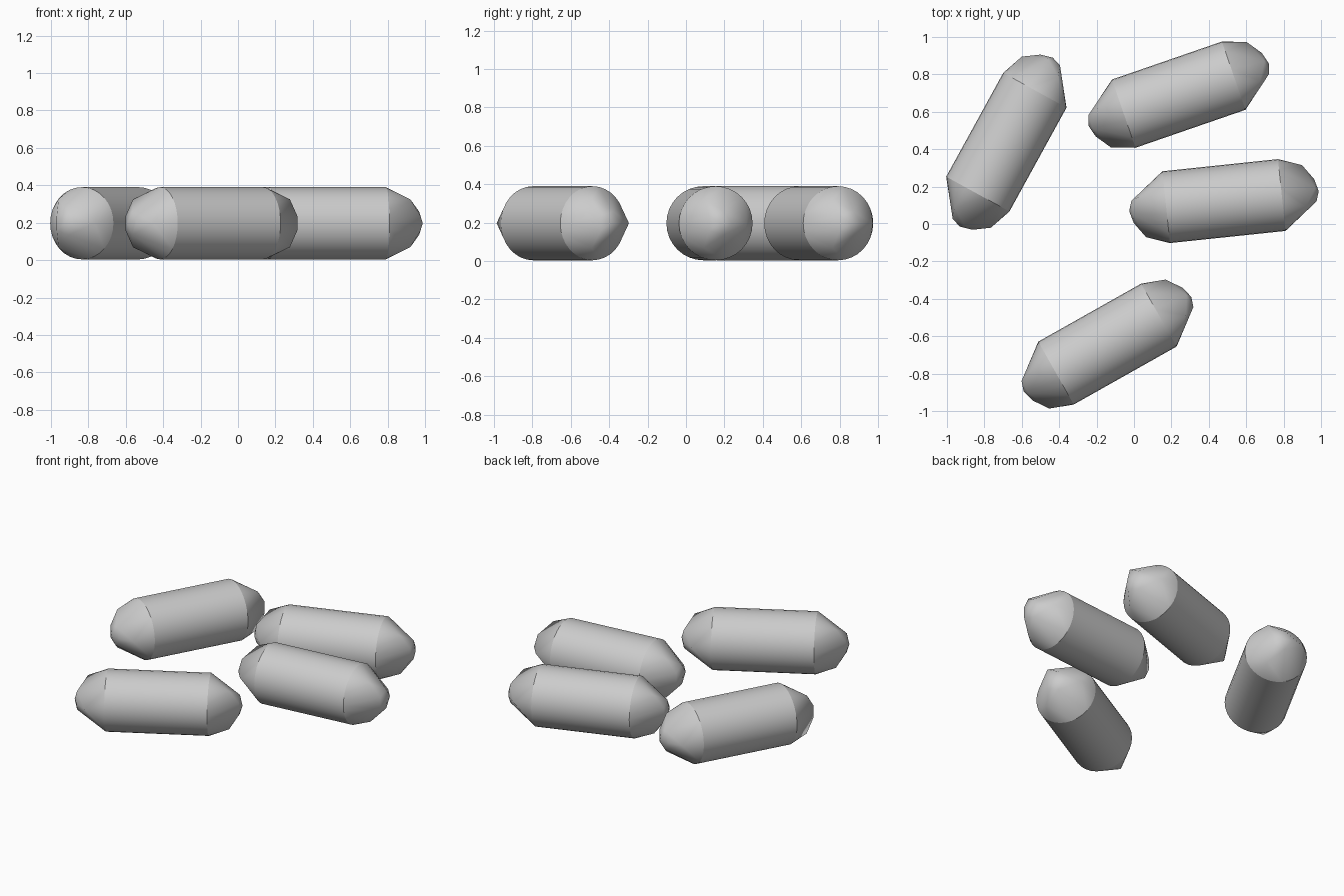
import bpy, bmesh
from math import sin, cos, radians, atan2, hypot, pi

if "Cube" in bpy.data.objects:
    bpy.data.objects.remove(bpy.data.objects["Cube"])

R, Z = 0.193, 0.197          # capsule radius and centre height
SIDES = 32
# rings of each coarse dome: (angle from tip, vertex count)
RINGS = [(50, 3), (20, 5)]


def capsule(name, p, q):
    """Capsule lying flat, with its rim centres at p and q."""
    half = hypot(q[0] - p[0], q[1] - p[1]) / 2
    bm = bmesh.new()
    for s in (1, -1):
        # cylinder rim
        for i in range(SIDES):
            a = 2 * pi * i / SIDES
            bm.verts.new((s * half, s * R * cos(a), R * sin(a)))
        # sparse dome rings and tip
        for tip_angle, count in RINGS:
            t = radians(tip_angle)
            for i in range(count):
                a = 2 * pi * i / count
                bm.verts.new((s * (half + R * cos(t)), s * R * sin(t) * cos(a), R * sin(t) * sin(a)))
        bm.verts.new((s * (half + R * 1.03), 0, 0))
    bmesh.ops.convex_hull(bm, input=bm.verts[:])
    bmesh.ops.recalc_face_normals(bm, faces=bm.faces[:])
    # smooth surface with a crease where each dome meets the body
    for f in bm.faces:
        f.smooth = True
    for e in bm.edges:
        a, b = (v.co for v in e.verts)
        e.smooth = not (abs(a.x - b.x) < 1e-4 and abs(abs(a.x) - half) < 1e-4)
    me = bpy.data.meshes.new(name)
    bm.to_mesh(me)
    bm.free()
    ob = bpy.data.objects.new(name, me)
    bpy.context.collection.objects.link(ob)
    ob.location = ((p[0] + q[0]) / 2, (p[1] + q[1]) / 2, Z)
    ob.rotation_euler.z = atan2(q[1] - p[1], q[0] - p[0])


# Four loose capsules on the ground
capsule("capsule_back_left", (-0.835, 0.16), (-0.53, 0.715))
capsule("capsule_back_right", (-0.055, 0.59), (0.533, 0.793))
capsule("capsule_front", (-0.417, -0.797), (0.133, -0.487))
capsule("capsule_right", (0.172, 0.09), (0.79, 0.155))
